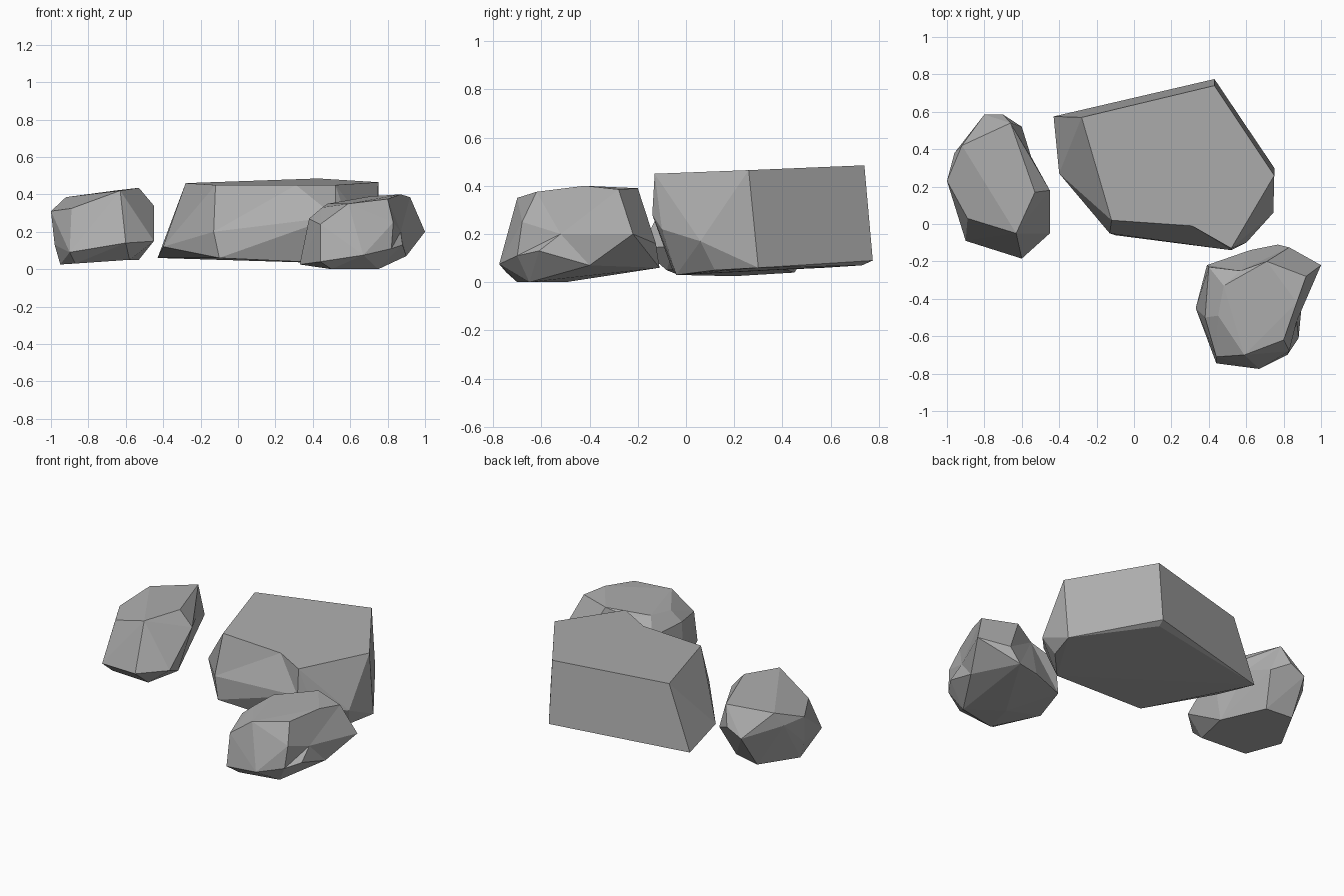
import bpy
import bmesh
import math
from mathutils import Vector

# Remove the default object only
default_cube = bpy.data.objects.get("Cube")
if default_cube:
    bpy.data.objects.remove(default_cube, do_unlink=True)

# One plain stone colour
stone = bpy.data.materials.new("grey_stone")
stone.use_nodes = True
stone_colour = (0.42, 0.42, 0.42, 1)
stone.diffuse_color = stone_colour
for node in stone.node_tree.nodes:
    if node.type == 'BSDF_PRINCIPLED':
        node.inputs["Base Color"].default_value = stone_colour
        node.inputs["Roughness"].default_value = 0.9


def chiselled_rock(name, crown, sides, base, dents=()):
    """Wrap a faceted shell round the corners, then push in the dented ones."""
    bm = bmesh.new()
    for corner in crown + sides + base:
        bm.verts.new(corner)
    dent_verts = [(bm.verts.new(outer), Vector(inner)) for outer, inner in dents]

    shell = bmesh.ops.convex_hull(bm, input=bm.verts[:], use_existing_faces=False)
    buried = set(shell["geom_interior"] + shell["geom_unused"])
    for vert, inner in dent_verts:
        if vert not in buried:
            vert.co = inner
    loose = [vert for vert in bm.verts if not vert.link_faces]
    bmesh.ops.delete(bm, geom=loose, context='VERTS')

    # Merge nearly flat neighbours into broad facets
    bmesh.ops.dissolve_limit(bm, angle_limit=math.radians(3),
                             verts=bm.verts[:], edges=bm.edges[:])
    bmesh.ops.recalc_face_normals(bm, faces=bm.faces[:])

    mesh = bpy.data.meshes.new(name)
    bm.to_mesh(mesh)
    bm.free()
    mesh.materials.append(stone)
    rock = bpy.data.objects.new(name, mesh)
    bpy.context.scene.collection.objects.link(rock)
    return rock


# Large slab with a broad flat top and a hollowed front
chiselled_rock(
    "large_slab_rock",
    crown=[(-.28, .57, .46), (.43, .74, .485), (.75, .26, .465),
           (.52, -.13, .45), (-.12, .02, .45)],
    sides=[(-.4, .27, .12), (-.13, -.05, .2), (.23, -.08, .2),
           (.52, -.14, .28), (.6, -.1, .22), (.745, .06, .17)],
    base=[(-.43, .575, .06), (-.31, .6, .08), (.43, .775, .09), (.42, .73, .07),
          (.75, .3, .06), (.7, .12, .05), (.55, -.04, .03),
          (.25, -.03, .05), (-.1, -.06, .06)],
    dents=[((.31, -.1, .45), (.31, -.01, .45))],
)

# Upright boulder on the right-hand side
chiselled_rock(
    "side_boulder",
    crown=[(-.66, .54, .42), (-.53, .17, .435), (-.63, -.05, .42),
           (-.75, -.02, .33), (-.89, .03, .325), (-.92, .42, .385)],
    sides=[(-1, .23, .31), (-.96, .38, .3), (-.8, .585, .25), (-.7, .585, .3),
           (-.6, .52, .25), (-.45, .18, .34), (-.45, -.05, .15),
           (-.6, -.185, .14), (-.9, -.09, .09), (-.98, .2, .13)],
    base=[(-.95, .2, .025), (-.87, -.03, .03), (-.58, -.08, .05),
          (-.53, .15, .05), (-.65, .42, .05), (-.82, .45, .04)],
    dents=[((-.52, .37, .3), (-.55, .36, .3))],
)

# Low boulder in front, notched on two sides
chiselled_rock(
    "front_boulder",
    crown=[(.48, -.33, .35), (.45, -.49, .33), (.59, -.7, .35), (.8, -.62, .375),
           (.87, -.42, .4), (.92, -.28, .385), (.71, -.2, .39)],
    sides=[(.38, -.5, .27), (.4, -.23, .27), (.44, -.71, .24), (.83, -.68, .25),
           (.82, -.7, .11), (.88, -.61, .13), (.95, -.4, .18),
           (1, -.22, .2), (.83, -.125, .16)],
    base=[(.33, -.45, .025), (.44, -.745, .04), (.67, -.775, .075),
          (.39, -.22, .05), (.62, -.14, .06), (.77, -.11, .06),
          (.9, -.4, .07), (.75, -.65, 0), (.5, -.7, 0), (.55, -.5, 0)],
    dents=[((.57, -.17, .34), (.57, -.25, .34)),
           ((.94, -.52, .2), (.87, -.52, .2))],
)
